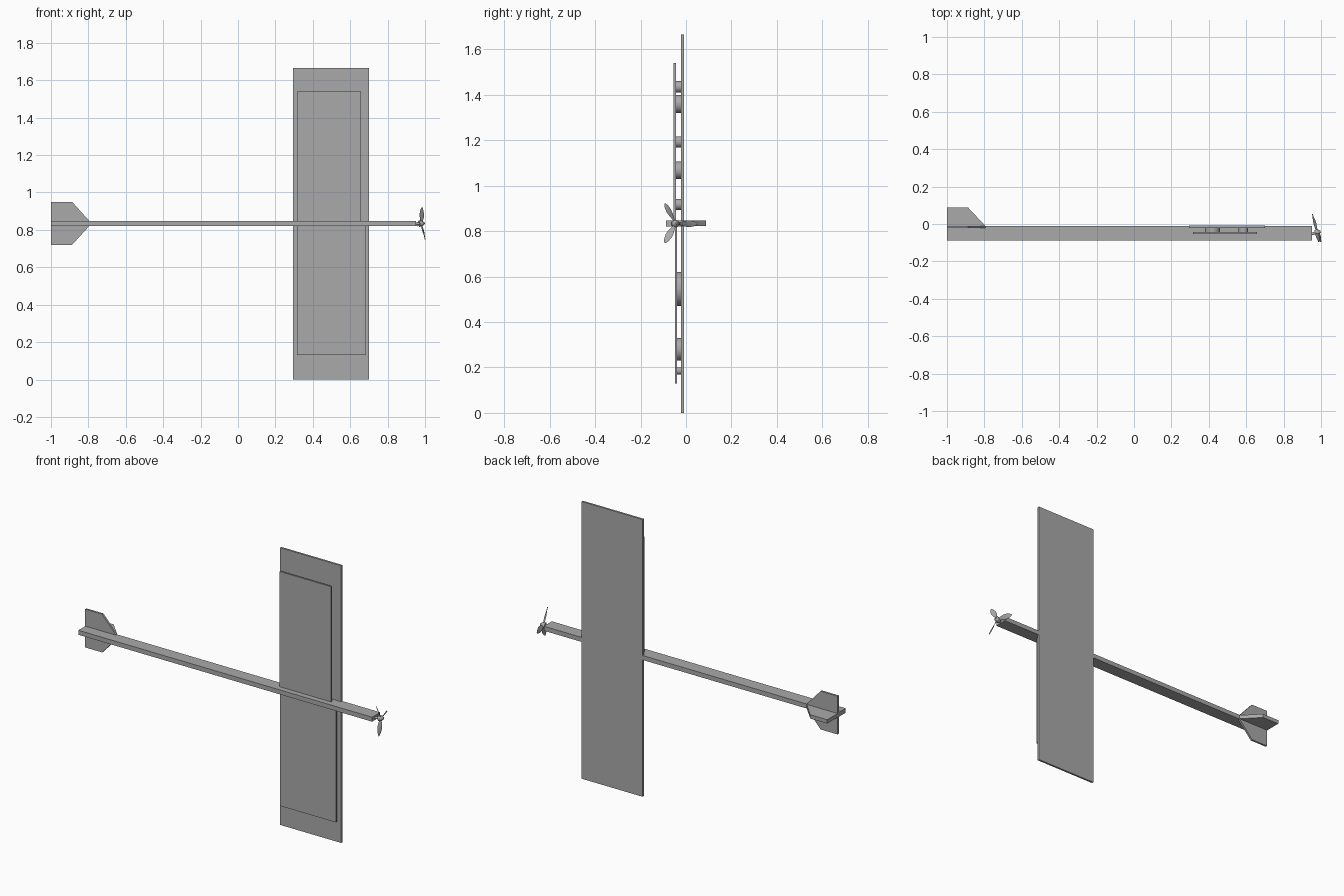
import bpy, bmesh, math
from mathutils import Vector, Matrix

if "Cube" in bpy.data.objects:
    bpy.data.objects.remove(bpy.data.objects["Cube"])

grey = bpy.data.materials.new("plain grey")
grey.diffuse_color = (0.4, 0.4, 0.4, 1)
grey.use_nodes = True
grey.node_tree.nodes["Principled BSDF"].inputs["Base Color"].default_value = grey.diffuse_color


def finish(name, bm, smooth=False):
    bmesh.ops.recalc_face_normals(bm, faces=bm.faces)
    me = bpy.data.meshes.new(name)
    bm.to_mesh(me)
    bm.free()
    me.materials.append(grey)
    ob = bpy.data.objects.new(name, me)
    bpy.context.collection.objects.link(ob)
    if smooth:
        bpy.context.view_layer.objects.active = ob
        ob.select_set(True)
        bpy.ops.object.shade_smooth_by_angle(angle=math.radians(40))
        ob.select_set(False)
    return ob


def extrude(name, points, depth):
    """Close a planar outline and give it thickness along a vector."""
    bm = bmesh.new()
    face = bm.faces.new([bm.verts.new(p) for p in points])
    out = bmesh.ops.extrude_face_region(bm, geom=[face])
    verts = [g for g in out["geom"] if isinstance(g, bmesh.types.BMVert)]
    bmesh.ops.translate(bm, verts=verts, vec=Vector(depth))
    return finish(name, bm)


def box(name, x0, x1, y0, y1, z0, z1):
    pts = [(x0, y0, z0), (x1, y0, z0), (x1, y0, z1), (x0, y0, z1)]
    return extrude(name, pts, (0, y1 - y0, 0))


def cylinder(name, a, b, r0, r1, segments=32):
    a, b = Vector(a), Vector(b)
    bm = bmesh.new()
    rot = (b - a).to_track_quat('Z', 'Y').to_matrix().to_4x4()
    bmesh.ops.create_cone(bm, cap_ends=True, segments=segments, radius1=r0, radius2=r1,
                          depth=(b - a).length,
                          matrix=Matrix.Translation((a + b) / 2) @ rot)
    return finish(name, bm, True)


# Fuselage beam, main panel and the two front panels
box("fuselage", -1, 0.952, -0.087, -0.010, 0.821, 0.848)
box("wing", 0.295, 0.70, -0.021, -0.009, 0, 1.665)
box("upper_panel", 0.315, 0.657, -0.054, -0.044, 0.848, 1.54)
box("lower_panel", 0.315, 0.685, -0.049, -0.039, 0.13, 0.821)

# Round spacers between the panels: x, z, radius
spacers = [(0.585, 1.435, 0.025), (0.42, 1.36, 0.04), (0.585, 1.193, 0.024),
           (0.42, 1.068, 0.038), (0.585, 0.918, 0.024),
           (0.45, 0.545, 0.075), (0.45, 0.28, 0.05), (0.585, 0.185, 0.015)]
for i, (x, z, r) in enumerate(spacers):
    cylinder(f"spacer_{i + 1}", (x, -0.045, z), (x, -0.02, z), r, r)

# Tailplane and fin
extrude("tailplane", [(-1, -0.022, 0.72), (-0.887, -0.022, 0.72), (-0.795, -0.022, 0.821),
                      (-0.795, -0.022, 0.848), (-0.887, -0.022, 0.95), (-1, -0.022, 0.95)],
        (0, 0.012, 0))
extrude("fin", [(-1, -0.02, 0.823), (-0.795, -0.02, 0.823), (-0.795, -0.010, 0.823),
                (-0.887, 0.088, 0.823), (-1, 0.088, 0.823)], (0, 0, 0.023))

# Propeller: slightly tilted shaft, hub and spinner
hub = Vector((0.98, -0.045, 0.834))
axis = Vector((1, 0.27, 0.088)).normalized()
cylinder("propeller_shaft", hub - axis * 0.035, hub, 0.007, 0.007, 16)
cylinder("propeller_hub", hub - axis * 0.012, hub + axis * 0.006, 0.017, 0.015, 24)
cylinder("spinner", hub + axis * 0.006, hub + axis * 0.018, 0.015, 0.005, 24)

# Three twisted leaf blades: radius along the blade, half width
stations = [(0.008, 0.005), (0.025, 0.010), (0.045, 0.015), (0.065, 0.016),
            (0.085, 0.011), (0.096, 0.006), (0.101, 0.001)]
side = Vector((0, 1, 0))
side = (side - axis * side.dot(axis)).normalized()
for k in range(3):
    out = Matrix.Rotation(math.tau * k / 3, 3, axis) @ side
    across = axis.cross(out)
    bm = bmesh.new()
    rings = []
    for r, w in stations:
        pitch = math.radians(50 - 320 * r)
        chord = across * math.cos(pitch) + axis * math.sin(pitch)
        normal = chord.cross(out)
        c = hub + out * r
        rings.append([bm.verts.new(c + chord * w), bm.verts.new(c + normal * 0.0018),
                      bm.verts.new(c - chord * w), bm.verts.new(c - normal * 0.0018)])
    for a, b in zip(rings, rings[1:]):
        for i in range(4):
            j = (i + 1) % 4
            bm.faces.new((a[i], a[j], b[j], b[i]))
    bm.faces.new(rings[0])
    bm.faces.new(rings[-1])
    finish(f"propeller_blade_{k + 1}", bm, True)
